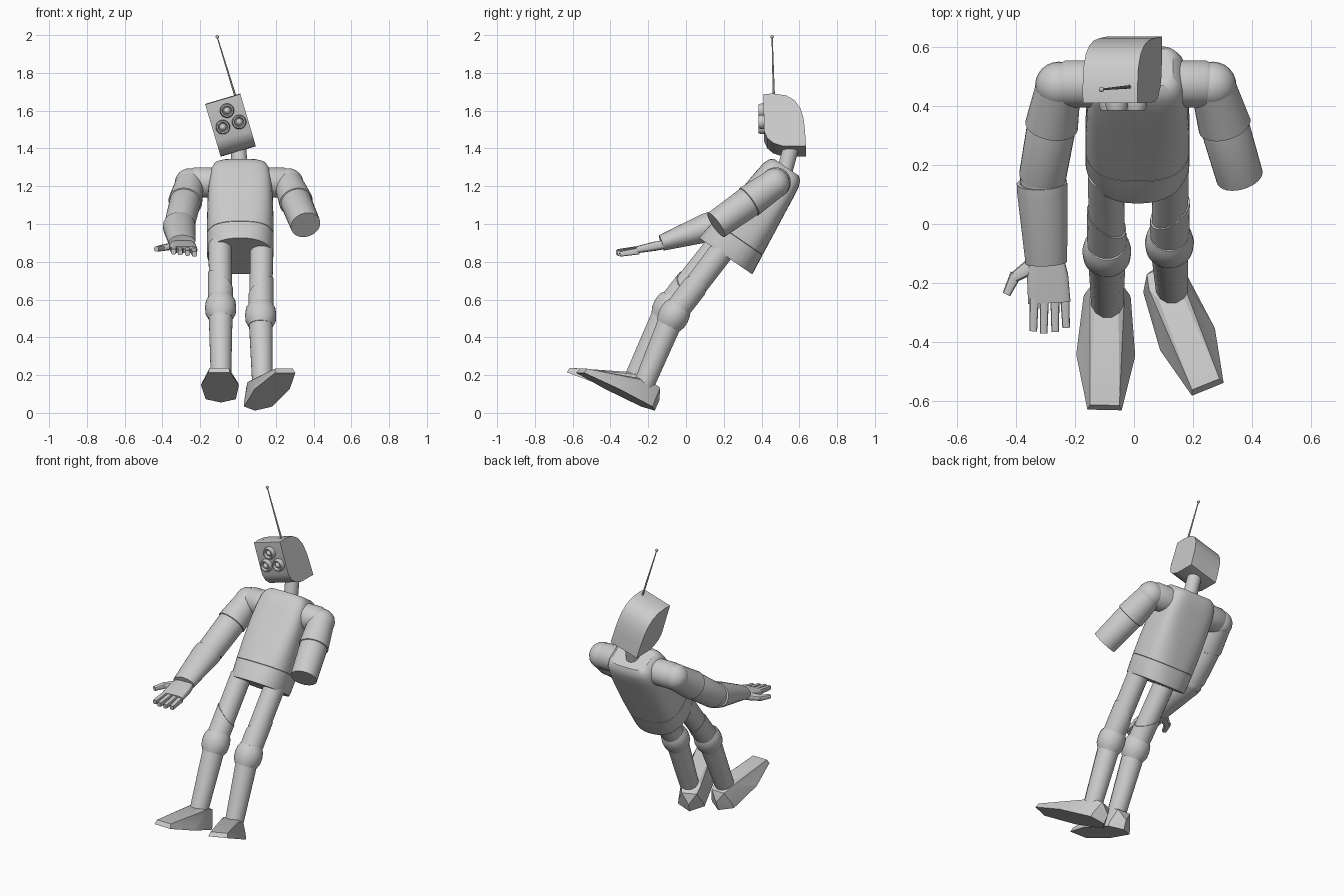
import bpy, bmesh
from math import sin, cos, pi, radians, copysign
from mathutils import Vector, Matrix

if "Cube" in bpy.data.objects:
    bpy.data.objects.remove(bpy.data.objects["Cube"])


def finish(name, bm, angle=35):
    bmesh.ops.recalc_face_normals(bm, faces=bm.faces)
    me = bpy.data.meshes.new(name)
    bm.to_mesh(me)
    bm.free()
    ob = bpy.data.objects.new(name, me)
    bpy.context.collection.objects.link(ob)
    bpy.ops.object.select_all(action='DESELECT')
    ob.select_set(True)
    bpy.context.view_layer.objects.active = ob
    bpy.ops.object.shade_smooth_by_angle(angle=radians(angle))
    return ob


def tube(name, p0, p1, rings, hint=(1, 0, 0), n=28):
    """Loft superellipse rings (t, rx, ry, exponent, slant) along p0-p1."""
    p0, p1 = Vector(p0), Vector(p1)
    d = (p1 - p0).normalized()
    ax = Vector(hint)
    ax = (ax - d * ax.dot(d)).normalized()
    ay = d.cross(ax)
    bm = bmesh.new()
    loops = []
    for ring in rings:
        t, rx, ry, e, sl = tuple(ring) + (2, 0)[len(ring) - 3:]
        loop = []
        for i in range(n):
            c, s = cos(2 * pi * (i + .5) / n), sin(2 * pi * (i + .5) / n)
            x = rx * copysign(abs(c) ** (2 / e), c)
            y = ry * copysign(abs(s) ** (2 / e), s)
            loop.append(bm.verts.new(p0.lerp(p1, t) + ax * x + ay * y + d * (sl * x)))
        loops.append(loop)
    for a, b in zip(loops, loops[1:]):
        for i in range(n):
            bm.faces.new((a[i], a[(i + 1) % n], b[(i + 1) % n], b[i]))
    bm.faces.new(loops[0])
    bm.faces.new(loops[-1])
    return finish(name, bm)


def ball(name, p, r, segs=24):
    bm = bmesh.new()
    bmesh.ops.create_uvsphere(bm, u_segments=segs, v_segments=segs // 2, radius=r,
                              matrix=Matrix.Translation(p))
    return finish(name, bm)


# Torso and pelvis, leaning back
hip, chest = (.012, .21, .83), (.012, .532, 1.30)
tube("pelvis", hip, chest, [(0, .172, .17, 2.3), (.03, .177, .17, 2.3), (.2, .177, .158, 2.7),
                            (.205, .17, .152, 2.7)], n=48)
tube("torso", hip, chest, [(.2, .17, .152, 2.7), (.205, .177, .158, 2.7), (.4, .176, .146, 3.2),
                           (.65, .172, .13, 3.8), (.82, .165, .12, 4), (.91, .158, .113, 4),
                           (.97, .143, .1, 4), (1, .12, .08, 4)], n=48)
tube("neck", (.012, .52, 1.27), (0, .56, 1.42), [(0, .042, .042), (1, .042, .042)])

# Head: side profile extruded across, rolled sideways
roll = Matrix.Translation((-.04, 0, 1.524)) @ Matrix.Rotation(radians(-16.5), 4, 'Y')
profile = [(.41, .142), (.46, .145), (.53, .135), (.575, .108), (.605, .065), (.622, .01),
           (.63, -.06), (.635, -.146), (.51, -.144), (.462, -.128), (.43, -.1), (.413, -.06)]
bm = bmesh.new()
face = bm.faces.new([bm.verts.new((-.097, y, z)) for y, z in profile])
ext = bmesh.ops.extrude_face_region(bm, geom=[face])
bmesh.ops.translate(bm, vec=(.194, 0, 0),
                    verts=[v for v in ext["geom"] if isinstance(v, bmesh.types.BMVert)])
bmesh.ops.transform(bm, matrix=roll, verts=bm.verts)
finish("head", bm)

# Three round eyes with rims
for i, (x, z) in enumerate([(-.058, 1.6), (-.08, 1.513), (.006, 1.54)]):
    tube(f"eye_rim_{i}", (x, .43, z), (x, .384, z),
         [(0, .038, .038), (.7, .038, .038), (1, .033, .033), (1, .026, .026), (.6, .022, .022)])
    ball(f"eye_lens_{i}", (x, .402, z), .018, 16)

# Antenna
tube("antenna", (-.012, .465, 1.67), (-.11, .456, 1.99), [(0, .006, .006), (1, .003, .003)], n=10)
ball("antenna_tip", (-.11, .456, 1.991), .009, 12)

# Shoulders and upper arms (mirrored)
for s, side in ((-1, "right"), (1, "left")):
    cx = .012 if s > 0 else 0
    sh = Vector((s * .255 + cx, .47, 1.215))
    el = Vector((s * .31 + cx * 4, .16, .995))
    tube(side + "_shoulder_collar", (s * .13, .475, 1.22), (s * .25 + cx, .475, 1.22),
         [(0, .08, .08), (.85, .08, .08), (1, .07, .07)], hint=(0, 0, 1))
    ball(side + "_shoulder", sh, .08)
    tube(side + "_upper_arm", sh, el, [(0, .076, .078), (.44, .09, .088), (.45, .08, .08)])
    tube(side + "_elbow_sleeve", sh, el, [(.4, .078, .078), (.44, .083, .083), (1, .08, .078)])

# One forearm with its hand; the other arm ends at the elbow
ball("right_elbow", (-.31, .15, .992), .077)
tube("right_forearm", (-.312, .14, .99), (-.297, -.13, .9),
     [(0, .086, .078), (.12, .086, .077), (1, .071, .043)])
tube("palm", (-.297, -.115, .892), (-.287, -.265, .863),
     [(0, .058, .024, 4), (.4, .07, .024, 4), (1, .072, .018, 4)])
for i, (bx, tx, ty) in enumerate([(-.338, -.341, -.362), (-.304, -.306, -.37),
                                  (-.268, -.267, -.364), (-.234, -.23, -.35)]):
    tube(f"finger_{i}", (bx, -.25, .866 - i * .003), (tx, ty, .853 - i * .004),
         [(0, .016, .018, 4), (.6, .014, .016, 4), (1, .013, .014, 4)], n=12)
tube("thumb_base", (-.335, -.135, .885), (-.405, -.18, .873),
     [(0, .03, .02, 3), (1, .018, .017, 3)], hint=(0, 1, 0), n=12)
tube("thumb_tip", (-.4, -.17, .873), (-.432, -.238, .868),
     [(0, .02, .017, 3), (1, .014, .013, 3)], n=12)


def foot(name, heel, toe):
    """Flat angular sole hulled up to the ankle."""
    heel, toe = Vector(heel), Vector(toe)
    f = (toe - heel).normalized()
    w = Vector((-f.y, f.x, 0)).normalized()
    up = f.cross(w)
    L = (toe - heel).length
    pts = [(0, 0, 0), (.0, 0, .06)]
    for s in (-1, 1):
        pts += [(.05, s * .08, 0), (.05, s * .075, .03), (.57 * L, s * .1, 0), (.57 * L, s * .095, .015),
                (L, s * .058, 0), (L * .985, s * .05, .028),
                (.04, s * .045, .115), (.1, s * .058, .12), (.145, s * .04, .118)]
    bm = bmesh.new()
    for u, x, z in pts:
        bm.verts.new(heel + f * u + w * x + up * z)
    out = bmesh.ops.convex_hull(bm, input=bm.verts)
    bmesh.ops.delete(bm, geom=[v for v in set(out["geom_interior"])
                               if isinstance(v, bmesh.types.BMVert)], context='VERTS')
    return finish(name, bm, 25)


# Legs: thigh, slant-cut sleeve, knee, shin, foot
legs = [("right", -1, (-.095, .17, .89), (-.092, -.1, .555), (-.09, -.285, .155),
         (-.09, -.2, .055), (-.1, -.63, .215)),
        ("left", 1, (.125, .2, .87), (.12, -.07, .515), (.13, -.235, .12),
         (.09, -.165, .012), (.25, -.56, .212))]
for side, s, top, knee, ankle, heel, toe in legs:
    tube(side + "_thigh", top, knee, [(0, .062, .066), (1, .062, .062)], n=16)
    tube(side + "_thigh_sleeve", knee, top, [(0, .066, .066), (.2, .067, .067),
                                             (.42, .067, .068, 2, .8 * s)], n=24)
    tube(side + "_knee", Vector(knee) + Vector((0, .035, .055)), Vector(knee) - Vector((0, .025, .055)),
         [(0, .066, .066), (.18, .078, .077), (.45, .083, .082), (.75, .08, .079), (1, .064, .066)])
    tube(side + "_shin", knee, ankle, [(0, .066, .068), (1, .055, .056)], n=12)
    foot(side + "_foot", heel, toe)
